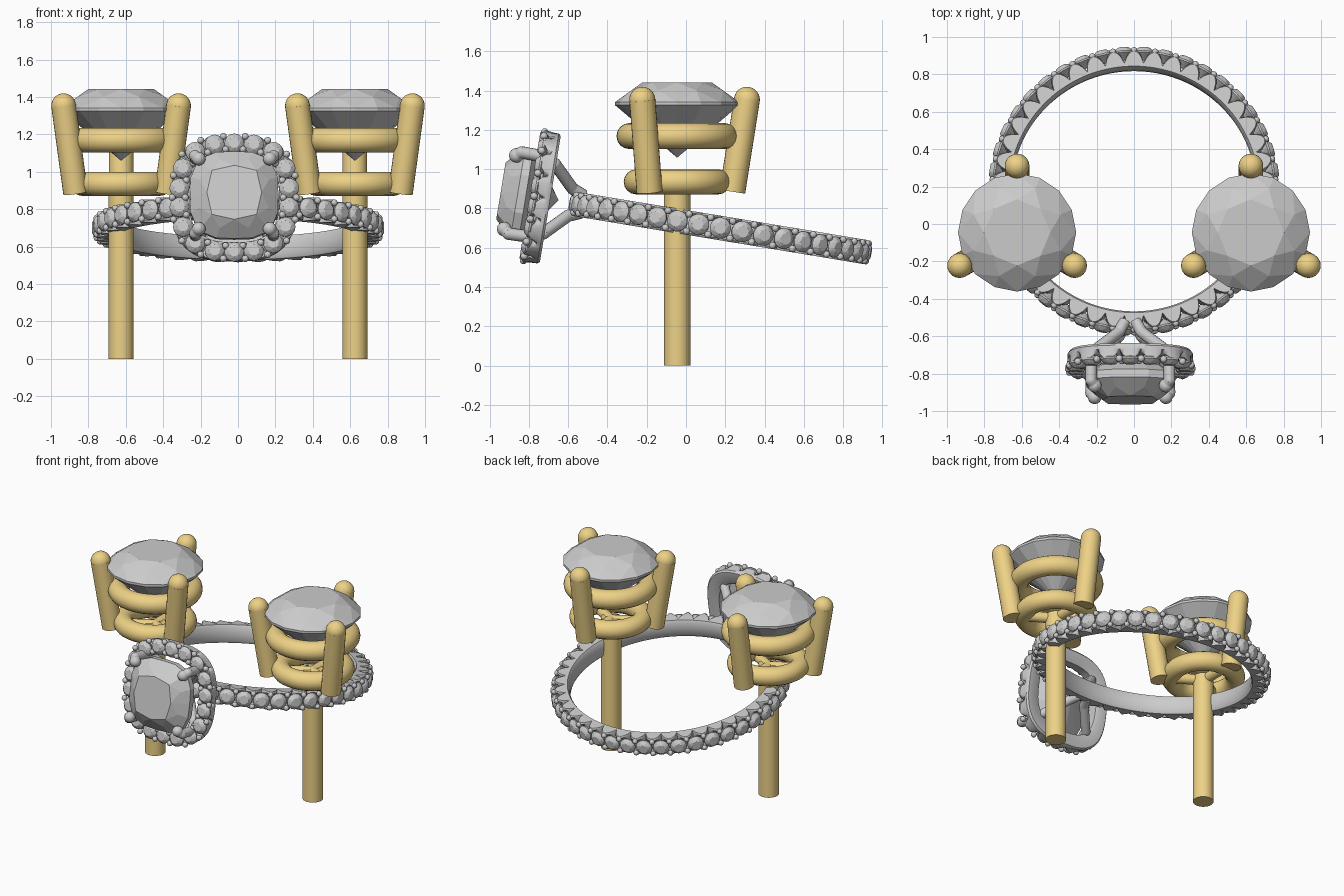
import bpy, bmesh
from math import pi, sin, cos, radians
from mathutils import Vector, Matrix

if "Cube" in bpy.data.objects:
    bpy.data.objects.remove(bpy.data.objects["Cube"])

gold = bpy.data.materials.new("gold")
gold.diffuse_color = (0.85, 0.64, 0.24, 1)
gold.use_nodes = True
gold.node_tree.nodes["Principled BSDF"].inputs["Base Color"].default_value = gold.diffuse_color


def finish(name, bm, mat=None, matrix=None, smooth=True):
    bmesh.ops.recalc_face_normals(bm, faces=bm.faces[:])
    me = bpy.data.meshes.new(name)
    bm.to_mesh(me)
    bm.free()
    if smooth:
        me.shade_smooth()
        me.set_sharp_from_angle(angle=radians(40))
    if mat:
        me.materials.append(mat)
    ob = bpy.data.objects.new(name, me)
    bpy.context.collection.objects.link(ob)
    if matrix:
        ob.matrix_world = matrix
    return ob


def outline(a, e=2):
    """Unit radius of a cushion (superellipse) outline; e=2 is a circle."""
    return (abs(cos(a)) ** e + abs(sin(a)) ** e) ** (-1 / e)


def sweep(bm, n, section, e=2):
    """Closed ring around z; section(angle) gives closed (radius, z) points."""
    rows = []
    for i in range(n):
        a = 2 * pi * i / n
        k = outline(a, e)
        rows.append([bm.verts.new((r * k * cos(a), r * k * sin(a), z)) for r, z in section(a)])
    m = len(rows[0])
    for i in range(n):
        p, q = rows[i], rows[(i + 1) % n]
        for j in range(m):
            bm.faces.new((p[j], q[j], q[(j + 1) % m], p[(j + 1) % m]))


def torus(bm, R, r, z, n=48, m=16):
    pts = [(R + r * cos(2 * pi * j / m), z + r * sin(2 * pi * j / m)) for j in range(m)]
    sweep(bm, n, lambda a: pts)


def rod(bm, p, q, r, seg=20):
    p, q = Vector(p), Vector(q)
    d = q - p
    M = Matrix.Translation((p + q) / 2) @ d.to_track_quat('Z', 'Y').to_matrix().to_4x4()
    bmesh.ops.create_cone(bm, cap_ends=True, segments=seg, radius1=r, radius2=r, depth=d.length, matrix=M)


def ball(bm, p, r, u=16, v=10):
    bmesh.ops.create_uvsphere(bm, u_segments=u, v_segments=v, radius=r, matrix=Matrix.Translation(p))


def cut_gem(bm, M, r, crown, pav, table=0.56, n=8, e=2, girdle=0.04):
    """Brilliant cut as a hull of table, crown, girdle, pavilion and culet points."""
    t = bmesh.new()
    rows = [(table, crown, n, 0), (0.8, crown * 0.62, n, 0.5), (1, girdle * r, 2 * n, 0),
            (1, -girdle * r, 2 * n, 0), (0.0, -pav, 1, 0)]
    for k, z, c, off in rows:
        for i in range(c):
            a = 2 * pi * (i + off) / c
            s = r * k * outline(a, e)
            t.verts.new((s * cos(a), s * sin(a), z))
    res = bmesh.ops.convex_hull(t, input=t.verts[:])
    loose = [g for g in res["geom_interior"] if isinstance(g, bmesh.types.BMVert)]
    bmesh.ops.delete(t, geom=loose, context='VERTS')
    t.transform(M)
    me = bpy.data.meshes.new("tmp")
    t.to_mesh(me)
    t.free()
    bm.from_mesh(me)
    bpy.data.meshes.remove(me)


# --- Pair of three-prong stud earrings ---
for side, sx in (("left", -1), ("right", 1)):
    at = Matrix.Translation((0.625 * sx, -0.045, 0))

    bm = bmesh.new()
    rod(bm, (0, 0, 0), (0, 0, 0.93), 0.067, 32)
    finish(side + "_stud_post", bm, gold, at)

    bm = bmesh.new()
    torus(bm, 0.243, 0.066, 1.168)
    torus(bm, 0.208, 0.064, 0.935)
    for i in range(3):
        a = radians(90 + 120 * i)
        rod(bm, (0, 0, 0.91), (0.2 * cos(a), 0.2 * sin(a), 0.91), 0.035, 12)
    finish(side + "_stud_basket", bm, gold, at)

    bm = bmesh.new()
    for i in range(3):
        a = radians(90 + 120 * i)
        top = (0.355 * cos(a), 0.355 * sin(a), 1.353)
        low = (0.281 * cos(a), 0.281 * sin(a), 0.885)
        rod(bm, low, top, 0.066, 24)
        ball(bm, top, 0.066, 24, 14)
    finish(side + "_stud_prongs", bm, gold, at)

    bm = bmesh.new()
    cut_gem(bm, Matrix.Translation((0, 0, 1.333)), 0.316, 0.108, 0.275, table=0.56, girdle=0.025)
    finish(side + "_stud_stone", bm, None, at, smooth=False)

# --- Halo ring, built around local z and tilted as a whole ---
tilt = Matrix.Translation((0, 0.175, 0.70)) @ Matrix.Rotation(radians(-9.4), 4, 'X')
N = 42
step = 2 * pi / N


def band_section(a):
    edge = 0.692 + 0.066 * abs(sin(a * N / 2)) ** 0.8   # scalloped under each stone
    mid = min(edge, 0.725)
    w = 0.062
    return [(0.668, -w), (edge - 0.008, -w), (edge, -w + 0.01), (mid, -0.028), (mid, 0.028),
            (edge, w - 0.01), (edge - 0.008, w), (0.668, w), (0.658, 0.045), (0.654, 0),
            (0.658, -0.045)]


bm = bmesh.new()
sweep(bm, N * 8, band_section)
finish("ring_band", bm, None, tilt)

# Band stones and the beads holding them
stones, beads = bmesh.new(), bmesh.new()
for i in range(N):
    a = i * step
    M = Matrix.Rotation(a, 4, 'Z') @ Matrix.Translation((0.752, 0, 0)) @ Matrix.Rotation(pi / 2, 4, 'Y')
    cut_gem(stones, M, 0.054, 0.028, 0.045, girdle=0.08)
    b = a + step / 2
    for z in (-0.044, 0.044):
        ball(beads, (0.757 * cos(b), 0.757 * sin(b), z), 0.018, 10, 8)
finish("band_stones", stones, None, tilt, smooth=False)
finish("band_beads", beads, None, tilt)

# Head frame: local z points out of the ring's front, measured from its centre
head = tilt @ Matrix.Translation((-0.02, 0, 0.005)) @ Matrix.Rotation(pi / 2, 4, 'X')
E, H = 2.8, 18


def halo_section(a):
    dip = abs(sin(a * H / 2)) ** 0.8
    zo = 0.915 + 0.045 * dip
    ro = 0.318 + 0.024 * dip
    return [(0.24, 0.885), (0.25, 0.878), (0.325, 0.878), (0.335, 0.89), (0.335, 0.91),
            (ro, zo), (0.312, min(zo, 0.935)), (0.265, 0.935), (0.25, 0.955), (0.24, 0.95)]


bm = bmesh.new()
sweep(bm, H * 10, halo_section, E)
finish("halo_frame", bm, None, head)

# Halo stones and beads
stones, beads = bmesh.new(), bmesh.new()
for i in range(H):
    a = 2 * pi * (i + 0) / H + pi / 2
    r = 0.294 * outline(a, E)
    cut_gem(stones, Matrix.Translation((r * cos(a), r * sin(a), 0.957)), 0.053, 0.027, 0.045, girdle=0.08)
    b = a + pi / H
    for rad in (0.262, 0.332):
        q = rad * outline(b, E)
        ball(beads, (q * cos(b), q * sin(b), 0.962), 0.019, 10, 8)
finish("halo_stones", stones, None, head, smooth=False)
finish("halo_beads", beads, None, head)

# Cushion centre stone
bm = bmesh.new()
cut_gem(bm, Matrix.Translation((0, 0, 1.025)), 0.236, 0.108, 0.19, table=0.62, n=8, e=3.4, girdle=0.09)
finish("centre_stone", bm, None, head, smooth=False)

# Four legs rising from the band, through the halo, to the claws
bm = bmesh.new()
path = [(0.03, 0.045, 0.715), (0.06, 0.07, 0.775), (0.12, 0.125, 0.83), (0.18, 0.18, 0.885),
        (0.208, 0.208, 0.96), (0.21, 0.21, 1.06), (0.19, 0.19, 1.085)]
for sx in (-1, 1):
    for sy in (-1, 1):
        pts = [(x * sx, y * sy, z) for x, y, z in path]
        for p, q in zip(pts, pts[1:]):
            rod(bm, p, q, 0.031, 14)
        for p in pts[1:]:
            ball(bm, p, 0.031, 14, 10)
        ball(bm, pts[-1], 0.037, 14, 10)
finish("head_prongs", bm, None, head)
